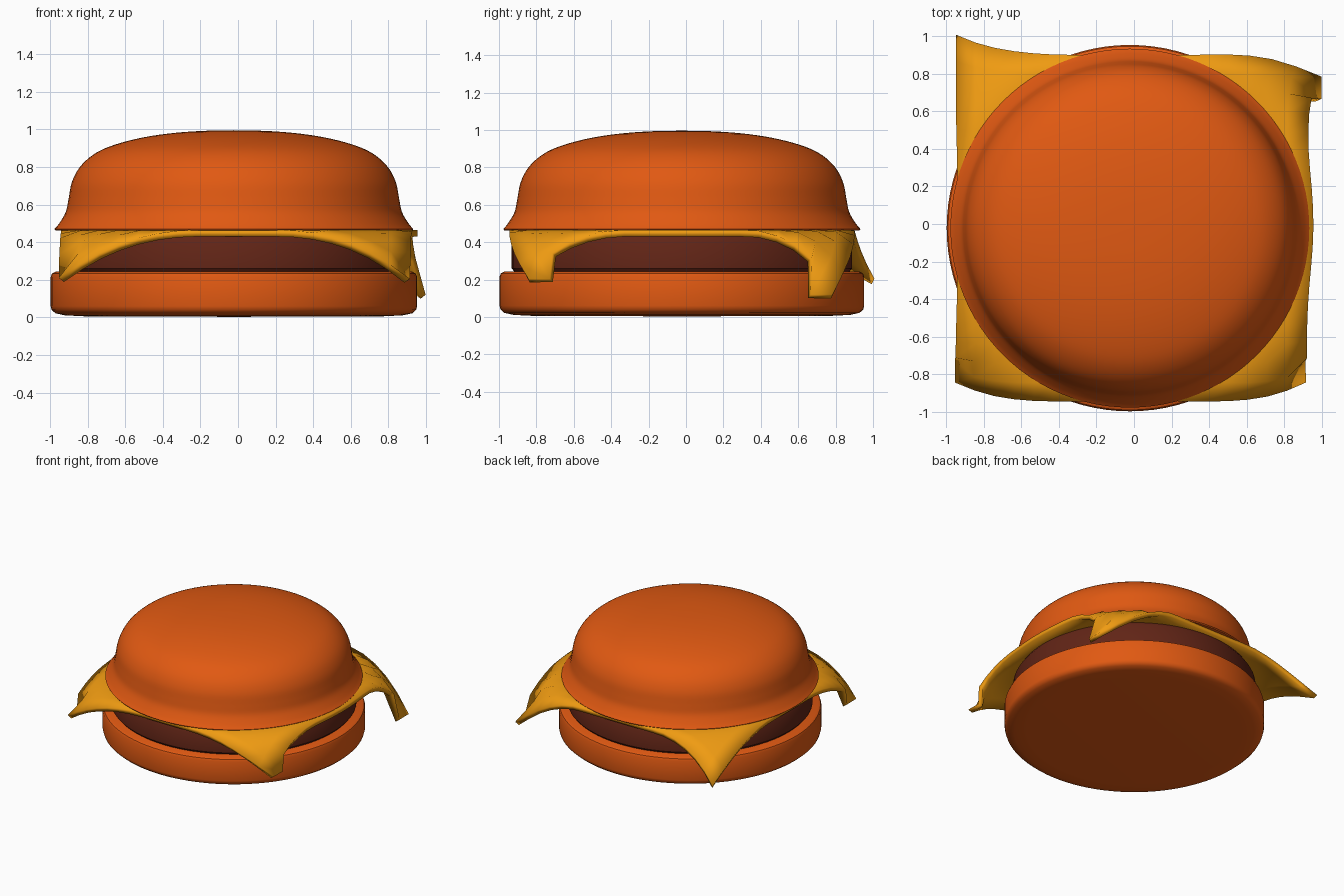
import bpy, bmesh, math

if "Cube" in bpy.data.objects:
    bpy.data.objects.remove(bpy.data.objects["Cube"])

CX = CY = -0.022
STEPS = 96


def material(name, rgb):
    m = bpy.data.materials.new(name)
    m.diffuse_color = (*rgb, 1)
    m.use_nodes = True
    m.node_tree.nodes["Principled BSDF"].inputs["Base Color"].default_value = m.diffuse_color
    return m


def add_object(name, bm, mat, angle):
    me = bpy.data.meshes.new(name)
    bmesh.ops.recalc_face_normals(bm, faces=bm.faces)
    bm.to_mesh(me)
    bm.free()
    me.materials.append(mat)
    ob = bpy.data.objects.new(name, me)
    bpy.context.collection.objects.link(ob)
    bpy.ops.object.select_all(action='DESELECT')
    ob.select_set(True)
    bpy.context.view_layer.objects.active = ob
    bpy.ops.object.shade_smooth_by_angle(angle=math.radians(angle))
    return ob


def lathe(name, profile, mat, angle=35):
    """Spin an (r, z) profile; first and last points lie on the axis."""
    bm = bmesh.new()
    vs = [bm.verts.new((r + CX, CY, z)) for r, z in profile]
    es = [bm.edges.new(p) for p in zip(vs, vs[1:])]
    bmesh.ops.spin(bm, geom=vs + es, cent=(CX, CY, 0), axis=(0, 0, 1),
                   angle=math.tau, steps=STEPS, use_duplicate=False)
    bmesh.ops.remove_doubles(bm, verts=bm.verts, dist=1e-4)
    return add_object(name, bm, mat, angle)


def smooth_curve(pts, n=4):
    """Catmull-Rom through the profile points."""
    p = [pts[0]] + pts + [pts[-1]]
    out = []
    for a, b, c, d in zip(p, p[1:], p[2:], p[3:]):
        for k in range(n):
            t = k / n
            out.append(tuple(0.5 * (2 * b[i] + (c[i] - a[i]) * t
                       + (2 * a[i] - 5 * b[i] + 4 * c[i] - d[i]) * t ** 2
                       + (3 * b[i] - a[i] - 3 * c[i] + d[i]) * t ** 3) for i in (0, 1)))
    return out + [pts[-1]]


bun = material("bun_orange", (0.75, 0.10, 0.006))
meat = material("patty_brown", (0.12, 0.018, 0.008))
yellow = material("cheese_yellow", (0.87, 0.33, 0.006))

# Bottom bun
lathe("bottom_bun", [(0, 0.003), (0.80, 0.006), (0.90, 0.011), (0.95, 0.022), (0.97, 0.04),
                     (0.975, 0.06), (0.975, 0.215), (0.968, 0.233), (0.95, 0.243), (0, 0.243)], bun)

# Patty
lathe("patty", [(0, 0.235), (0.89, 0.235), (0.91, 0.26), (0.91, 0.40), (0.89, 0.43), (0, 0.43)], meat)

# Top bun with flared rim and domed crown
dome = smooth_curve([(0.955, 0.470), (0.93, 0.50), (0.895, 0.56), (0.88, 0.63), (0.862, 0.72),
                     (0.82, 0.80), (0.75, 0.865), (0.66, 0.91), (0.52, 0.95),
                     (0.36, 0.977), (0.18, 0.992), (0, 0.996)])
lathe("top_bun", [(0, 0.463), (0.95, 0.463)] + dome, bun)

# Cheese slice: square sheet whose four corners droop over the patty
X0, X1, Y0, Y1, TOP, N = -0.94, 0.91, -0.943, 0.90, 0.448, 18
tips = {(0, 0): (-0.94, -0.84, 0.20), (1, 0): (0.90, -0.84, 0.195),
        (0, 1): (-0.94, 1.00, 0.19), (1, 1): (0.985, 0.78, 0.11)}
bm = bmesh.new()
grid = []
for j in range(N + 1):
    row = []
    for i in range(N + 1):
        x, y = X0 + (X1 - X0) * i / N, Y0 + (Y1 - Y0) * j / N
        key = (int(i > N / 2), int(j > N / 2))
        tip = tips[key]
        cx, cy = (X0, X1)[key[0]], (Y0, Y1)[key[1]]
        t = (math.hypot(x, y) - 0.97) / (math.hypot(cx, cy) - 0.97)
        t = min(1, max(0, t))
        z = TOP - (TOP - tip[2]) * t ** 1.5
        px = x + (tip[0] - cx) * t ** 2.2
        py = y + (tip[1] - cy) * t ** 2.2
        # slight outward wave of the right edge
        if x > 0.6:
            px += 0.045 * math.exp(-(y / 0.4) ** 2) * (x - 0.6) / (X1 - 0.6)
        # blunt tips on the side edges
        if i in (0, N) and (j == 1 or (j == N - 1 and i == N)):
            px, z = tip[0], tip[2]
            py = tip[1] + (0.12 if j == 1 else -0.12)
        row.append(bm.verts.new((px, py, z)))
    grid.append(row)
for j in range(N):
    for i in range(N):
        bm.faces.new((grid[j][i], grid[j][i + 1], grid[j + 1][i + 1], grid[j + 1][i]))
cheese = add_object("cheese_slice", bm, yellow, 40)
sol = cheese.modifiers.new("thickness", 'SOLIDIFY')
sol.thickness = 0.036
sol.offset = 0
